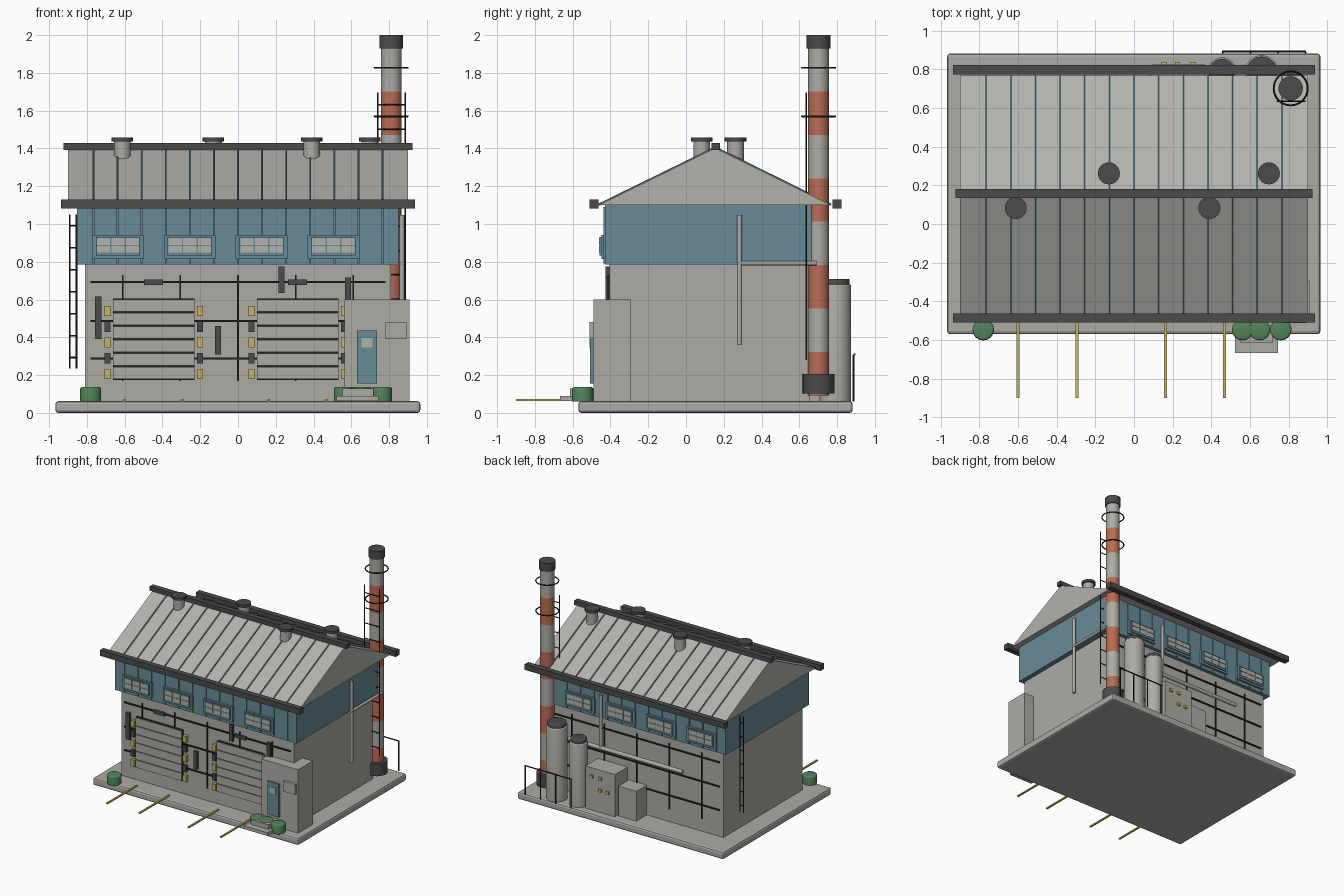
import bpy, bmesh, math
from mathutils import Vector

old = bpy.data.objects.get("Cube")
if old:
    bpy.data.objects.remove(old, do_unlink=True)


def material(name, r, g, b):
    m = bpy.data.materials.new(name)
    m.use_nodes = True
    m.diffuse_color = (r, g, b, 1)
    m.node_tree.nodes["Principled BSDF"].inputs["Base Color"].default_value = (r, g, b, 1)
    return m


WALL = material("concrete grey", .42, .41, .375)
ROOF = material("roof grey", .45, .45, .415)
BLUE = material("cladding blue", .14, .26, .31)
RED = material("stack red", .48, .15, .09)
DARK = material("dark metal", .07, .07, .07)
BLACK = material("black iron", .02, .02, .022)
GREEN = material("shrub green", .085, .23, .105)
YELLOW = material("safety yellow", .6, .47, .11)


def finish(name, bm, mat, smooth=False):
    bmesh.ops.recalc_face_normals(bm, faces=bm.faces)
    mesh = bpy.data.meshes.new(name)
    bm.to_mesh(mesh)
    bm.free()
    ob = bpy.data.objects.new(name, mesh)
    bpy.context.collection.objects.link(ob)
    mesh.materials.append(mat)
    if smooth:
        bpy.ops.object.select_all(action='DESELECT')
        ob.select_set(True)
        bpy.context.view_layer.objects.active = ob
        bpy.ops.object.shade_smooth_by_angle(angle=math.radians(40))
    return ob


def box(name, mat, x0, x1, y0, y1, z0, z1, bevel=0):
    bm = bmesh.new()
    bmesh.ops.create_cube(bm, size=1)
    for v in bm.verts:
        v.co = ((x0 + x1) / 2 + v.co.x * (x1 - x0), (y0 + y1) / 2 + v.co.y * (y1 - y0),
                (z0 + z1) / 2 + v.co.z * (z1 - z0))
    if bevel:
        bmesh.ops.bevel(bm, geom=bm.edges[:], offset=bevel, segments=2, affect='EDGES', profile=.5)
    return finish(name, bm, mat)


def rod(name, mat, a, b, r, sides=24, bevel=0):
    a, b = Vector(a), Vector(b)
    bm = bmesh.new()
    bmesh.ops.create_cone(bm, cap_ends=True, segments=sides, radius1=r, radius2=r, depth=(b - a).length)
    if bevel:
        rim = [e for e in bm.edges if all(v.co.z > 0 for v in e.verts)]
        bmesh.ops.bevel(bm, geom=rim, offset=bevel, segments=3, affect='EDGES', profile=.5)
    turn = (b - a).to_track_quat('Z', 'Y')
    for v in bm.verts:
        v.co = turn @ v.co + (a + b) / 2
    return finish(name, bm, mat, True)


def post(name, mat, x, y, z0, z1, r, sides=24, bevel=0):
    return rod(name, mat, (x, y, z0), (x, y, z1), r, sides, bevel)


def ladder(name, x0, x1, y, z0, z1, rungs):
    for x in (x0, x1):
        post(name + "_rail", BLACK, x, y, z0, z1, .004, 8)
    for i in range(rungs):
        z = z0 + (z1 - z0) * (i + .5) / rungs
        rod(name + "_rung", BLACK, (x0, y, z), (x1, y, z), .004, 8)


# Slab and main volumes
box("base_slab", WALL, -.967, .965, -.57, .882, 0, .062, .015)
box("lower_walls", WALL, -.81, .81, -.405, .655, .06, .8)
box("upper_cladding", BLUE, -.852, .85, -.43, .685, .785, 1.1)

# Gabled roof as an extruded triangle
EAVES = (-.462, .768)
RIDGE_Y, RIDGE_Z, EAVE_Z = .155, 1.402, 1.1
bm = bmesh.new()
tri = bm.faces.new([bm.verts.new((-.9, y, z)) for y, z in
                    ((EAVES[0], EAVE_Z), (EAVES[1], EAVE_Z), (RIDGE_Y, RIDGE_Z))])
ext = bmesh.ops.extrude_face_region(bm, geom=[tri])
bmesh.ops.translate(bm, vec=(1.8, 0, 0), verts=[g for g in ext["geom"] if isinstance(g, bmesh.types.BMVert)])
finish("gable_roof", bm, ROOF)
box("ridge_cap", DARK, -.925, .925, .135, .18, 1.392, 1.428)
for y in (-.487, .799):
    box("eave_gutter", DARK, -.938, .938, y - .024, y + .024, 1.082, 1.13)

# Standing seams on the roof and cladding ribs below
for i in range(-6, 7):
    x = i * .1275
    for y in EAVES:
        rod("roof_seam", BLUE, (x, y, EAVE_Z + .002), (x, RIDGE_Y, RIDGE_Z + .002), .006, 6)
    for y in (-.43, .685):
        box("cladding_rib", BLUE, x - .005, x + .005, y - .008, y + .008, .79, 1.09)

# Roof vents
for x, y in ((-.612, .083), (-.13, .262), (.39, .083), (.698, .262)):
    post("vent_stem", WALL, x, y, 1.33, 1.436, .044)
    post("vent_cap", DARK, x, y, 1.436, 1.458, .057)

# Clerestory windows on both long sides
for wall_y, out in ((-.43, -1), (.685, 1)):
    for i in range(4):
        x = -.635 + i * .38

        def plate(name, mat, hw, z0, z1, depth, cx=x):
            ys = sorted((wall_y, wall_y + out * depth))
            box(name, mat, cx - hw, cx + hw, ys[0], ys[1], z0, z1)
        plate("window_surround", BLUE, .137, .815, .942, .018)
        plate("window_frame", BLUE, .117, .832, .932, .027)
        for col in (-1, 0, 1):
            for z in (.848, .89):
                plate("window_pane", ROOF, .035, z, z + .036, .031, x + col * .077)

# Dark service grid on both long walls
for y in (-.41, .66):
    for z in (.287, .487, .692):
        box("wall_conduit", BLACK, -.78, .78, y - .006, y + .006, z - .005, z + .005)
    for i in range(-2, 3):
        box("wall_strap", BLACK, i * .305 - .004, i * .305 + .004, y - .005, y + .005, .17, .73)

# Loading doors with hazard blocks
for x0, x1 in ((-.662, -.23), (.1, .532)):
    box("door_backing", BLACK, x0, x1, -.424, -.4, .175, .605)
    for i in range(6):
        z = .175 + i * .0717
        box("door_slat", WALL, x0, x1, -.432, -.41, z + .004, z + .0677)
    for x in (x0 - .028, x1 + .028):
        for i in range(5):
            z = .206 + i * .0835
            box("hazard_block", DARK if i % 2 else YELLOW, x - .016, x + .016, -.43, -.4, z - .027, z + .027)

# Dark plates on the front wall: centre x, centre z, half width, half height
for x, z, w, h in ((-.74, .503, .017, .113), (-.105, .385, .016, .075), (.23, .705, .016, .07),
                   (.583, .658, .016, .058), (-.447, .692, .051, .014), (.315, .692, .051, .014)):
    box("wall_plate", DARK, x - w, x + w, -.425, -.4, z - h, z + h)

# Entrance annex
box("annex", WALL, .563, .908, -.49, -.293, .06, .6)
box("annex_door", BLUE, .63, .737, -.507, -.48, .155, .437)
box("annex_door_window", ROOF, .655, .712, -.511, -.5, .345, .397)
box("annex_meter_box", WALL, .782, .893, -.512, -.48, .392, .48)
box("lower_step", WALL, .522, .745, -.667, -.49, .062, .09)
box("upper_step", WALL, .552, .717, -.615, -.49, .09, .13)

# Shrubs and ground stripes
for x in (-.78, .563, .65, .76):
    post("shrub", GREEN, x, -.547, .06, .137, .056, 16, .012)
for x in (-.6, -.295, .163, .468):
    box("ground_stripe", YELLOW, x - .007, x + .007, -.9, -.5, .062, .073)

# Striped chimney
CX, CY = .811, .702
for i in range(8):
    z = .092 + i * .23
    post("chimney_band", WALL if i % 2 else RED, CX, CY, z, z + .23, .055, 32)
post("chimney_cap", DARK, CX, CY, 1.93, 2, .063, 32)
post("chimney_collar", DARK, CX, CY, .103, .207, .084, 32)
for z in (1.57, 1.827):
    bpy.ops.mesh.primitive_torus_add(location=(CX, CY, z), major_radius=.088, minor_radius=.005,
                                     major_segments=32, minor_segments=8)
    ring = bpy.context.object
    ring.name = "chimney_ring"
    ring.data.materials.append(BLACK)
ladder("chimney_ladder", .741, .885, .636, .28, 1.695, 11)
ladder("wall_ladder", -.892, -.855, .5, .235, 1.05, 7)

# Pipes on the right end and along the back
post("side_riser", WALL, .868, .283, .36, 1.048, .014, 16)
rod("side_branch", WALL, (.868, .27, .793), (.868, .69, .793), .012, 16)
rod("rear_pipe", WALL, (.6, .715, .55), (-.47, .715, .55), .017, 16)
post("rear_riser", WALL, .3, .715, .55, 1.0, .014, 16)

# Rear storage tanks
for x, r, top in ((.66, .084, .68), (.455, .072, .6)):
    post("tank_body", WALL, x, .79, .06, top, r, 32, .008)
    post("tank_lid", DARK, x, .79, top - .005, top + .03, r - .008, 32, .01)

# Rear cabinets with indicator lamps
box("large_cabinet", WALL, .09, .368, .65, .825, .06, .42)
box("small_cabinet", WALL, -.09, .078, .65, .795, .06, .315)
for x, z in ((.305, .35), (.225, .35), (.225, .25), (.155, .25)):
    box("cabinet_lamp", YELLOW, x - .014, x + .014, .82, .838, z - .012, z + .012)

# Safety railing behind the tanks
for z in (.31,):
    rod("railing_bar", BLACK, (.455, .893, z), (.89, .893, z), .005, 8)
for i in range(4):
    post("railing_post", BLACK, .459 + i * .143, .886, .06, .31, .005, 8)
